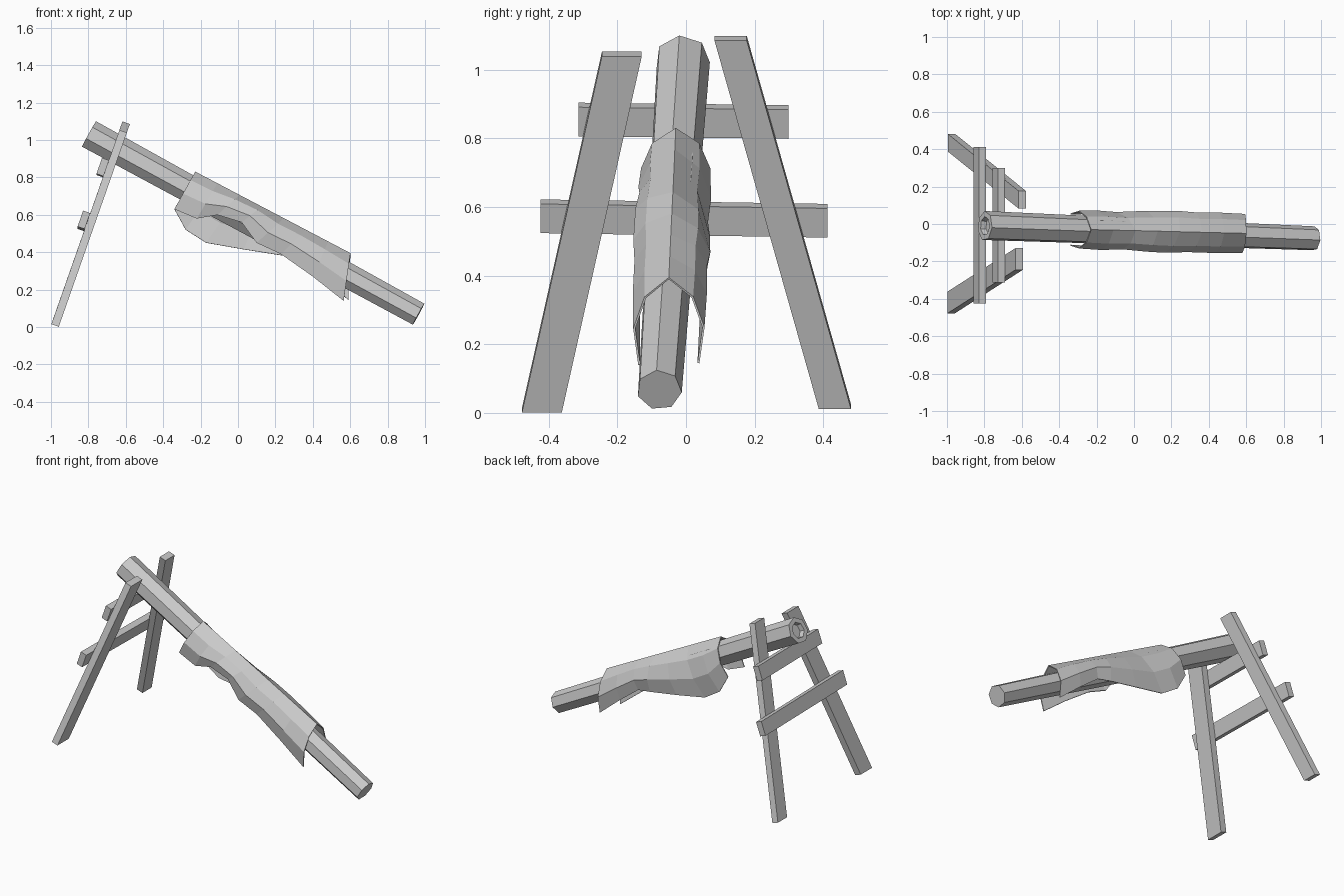
import bpy, bmesh, math
from mathutils import Vector

if "Cube" in bpy.data.objects:
    bpy.data.objects.remove(bpy.data.objects["Cube"], do_unlink=True)

grey = bpy.data.materials.new("plain_grey")
grey.use_nodes = True
grey.diffuse_color = (0.6, 0.6, 0.6, 1)
grey.node_tree.nodes["Principled BSDF"].inputs["Base Color"].default_value = (0.6, 0.6, 0.6, 1)


def finish(name, bm):
    bmesh.ops.recalc_face_normals(bm, faces=bm.faces)
    mesh = bpy.data.meshes.new(name)
    bm.to_mesh(mesh)
    bm.free()
    mesh.materials.append(grey)
    obj = bpy.data.objects.new(name, mesh)
    bpy.context.collection.objects.link(obj)
    return obj


def skin(bm, a, b, closed=True):
    """Bridge two rows of vertices with quads."""
    n = len(a)
    for i in range(n if closed else n - 1):
        j = (i + 1) % n
        bm.faces.new((a[i], a[j], b[j], b[i]))


def plank(name, start, end, u, v):
    """Board between two centre points; u and v are half-size vectors."""
    bm = bmesh.new()
    u, v = Vector(u), Vector(v)
    rows = []
    for c, s in ((Vector(start), 1), (Vector(end), 1)):
        rows.append([bm.verts.new(c + a * u + b * v)
                     for a, b in ((-1, -1), (1, -1), (1, 1), (-1, 1))])
    skin(bm, *rows)
    bm.faces.new(rows[0])
    bm.faces.new(rows[1])
    return finish(name, bm)


# Trestle: two splayed legs and two rungs fixed behind them
lean = Vector((0.33, 0, 0.944))
across = Vector((0.944, 0, -0.33))
plank("right_leg", (-0.978, -0.42, 0.008), (-0.614, -0.187, 1.046),
      (0, 0.058, 0), across * 0.021)
plank("left_leg", (-0.975, 0.434, 0.018), (-0.598, 0.13, 1.092),
      (0, 0.047, 0), across * 0.021)
plank("upper_rung", (-0.723, -0.313, 0.855), (-0.723, 0.299, 0.848),
      lean * 0.045, across * 0.02)
plank("lower_rung", (-0.824, -0.424, 0.573), (-0.824, 0.412, 0.56),
      lean * 0.045, across * 0.02)

# Tapered log with a hollowed upper end
top, bottom = Vector((-0.797, -0.01, 1.03)), Vector((0.965, -0.078, 0.067))
axis = (bottom - top).normalized()
side = axis.cross(Vector((0, 0, 1))).normalized()
up = side.cross(axis)
bm = bmesh.new()


def ring(center, radius, sides=7):
    return [bm.verts.new(center + radius * (math.sin(t) * side + math.cos(t) * up))
            for t in (math.tau * i / sides + 0.1 for i in range(sides))]


rings = [ring(top + axis * 0.03, 0.045), ring(top, 0.05), ring(top, 0.08),
         ring(bottom, 0.066)]
for a, b in zip(rings, rings[1:]):
    skin(bm, a, b)
bm.faces.new(rings[0])
bm.faces.new(rings[-1])
finish("log", bm)

# Cloth draped over the log: a ridge line with an uneven hem on each side
front_hem = [(-0.34, 0.63), (-0.22, 0.58), (-0.11, 0.6), (0.02, 0.56),
             (0.1, 0.45), (0.23, 0.39), (0.4, 0.27), (0.565, 0.14)]
back_hem = [(-0.34, 0.63), (-0.28, 0.52), (-0.17, 0.45), (0.03, 0.415),
            (0.22, 0.385), (0.31, 0.37), (0.44, 0.27), (0.59, 0.145)]
widths = [0.95, 1.0, 0.94, 1.03, 1.06, 1.0, 1.02, 0.98]
bm = bmesh.new()
rows = []
for i, (front, back, w) in enumerate(zip(front_hem, back_hem, widths)):
    t = i / 7
    mid_y = -0.03 - 0.02 * t
    ridge = Vector((-0.23 + 0.83 * t, mid_y, 0.828 - 0.436 * t))

    def fold(hem, sign):
        edge = Vector((hem[0], mid_y, hem[1]))
        return [bm.verts.new(ridge.lerp(edge, f) + Vector((0, sign * y * w, 0)))
                for f, y in ((0.22, 0.07), (0.58, 0.103), (1, 0.088))]

    rows.append(fold(front, -1)[::-1] + [bm.verts.new(ridge)] + fold(back, 1))
for a, b in zip(rows, rows[1:]):
    skin(bm, a, b, closed=False)
cloth = finish("draped_cloth", bm)
thick = cloth.modifiers.new("thickness", "SOLIDIFY")
thick.thickness = 0.006
thick.offset = 0
